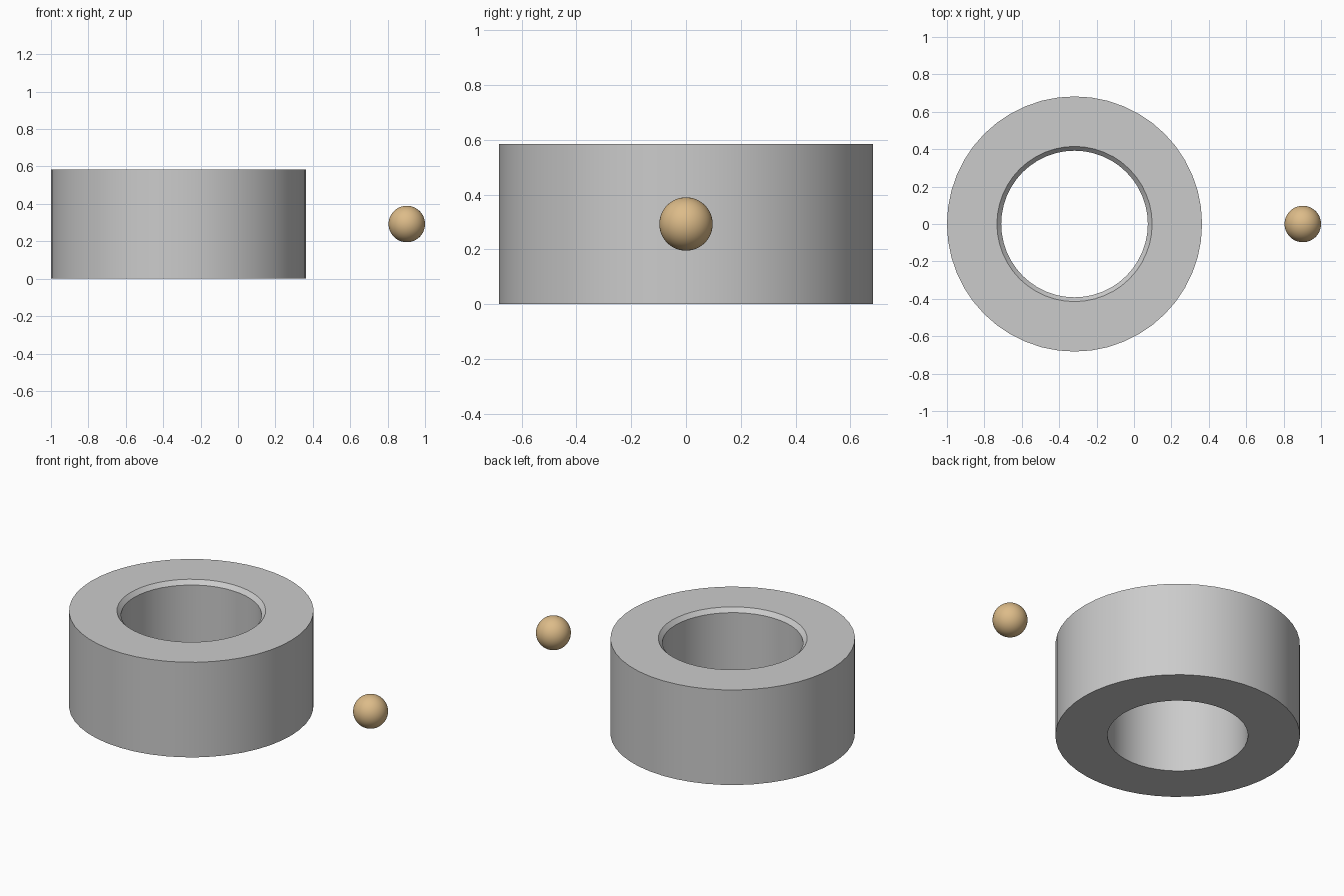
import bpy, bmesh, math

if "Cube" in bpy.data.objects:
    bpy.data.objects.remove(bpy.data.objects["Cube"])

CENTRE_X, HEIGHT, SEGMENTS = -0.318, 0.585, 48

# Bearing-like ring: closed profile (radius, z) swept around z, chamfered at the top of the bore
profile = [(0.682, 0), (0.682, HEIGHT), (0.415, HEIGHT), (0.392, HEIGHT - 0.025), (0.392, 0)]
bm = bmesh.new()
rings = []
for i in range(SEGMENTS):
    a = 2 * math.pi * i / SEGMENTS
    rings.append([bm.verts.new((r * math.cos(a), r * math.sin(a), z)) for r, z in profile])
for i in range(SEGMENTS):
    this, nxt = rings[i], rings[(i + 1) % SEGMENTS]
    for j in range(len(profile)):
        k = (j + 1) % len(profile)
        bm.faces.new((this[j], nxt[j], nxt[k], this[k]))
bmesh.ops.recalc_face_normals(bm, faces=bm.faces)
mesh = bpy.data.meshes.new("ring")
bm.to_mesh(mesh)
bm.free()
ring = bpy.data.objects.new("ring", mesh)
ring.location.x = CENTRE_X
bpy.context.collection.objects.link(ring)
bpy.context.view_layer.objects.active = ring
ring.select_set(True)
bpy.ops.object.shade_smooth_by_angle(angle=math.radians(30))
ring.select_set(False)

# Brass ball at half the ring's height
bpy.ops.mesh.primitive_uv_sphere_add(segments=48, ring_count=24, radius=0.0975,
                                     location=(0.9025, 0, HEIGHT / 2))
ball = bpy.context.object
ball.name = "ball"
bpy.ops.object.shade_smooth()
brass = bpy.data.materials.new("brass")
brass.diffuse_color = (0.72, 0.50, 0.25, 1)
brass.use_nodes = True
brass.node_tree.nodes["Principled BSDF"].inputs["Base Color"].default_value = brass.diffuse_color
ball.data.materials.append(brass)
